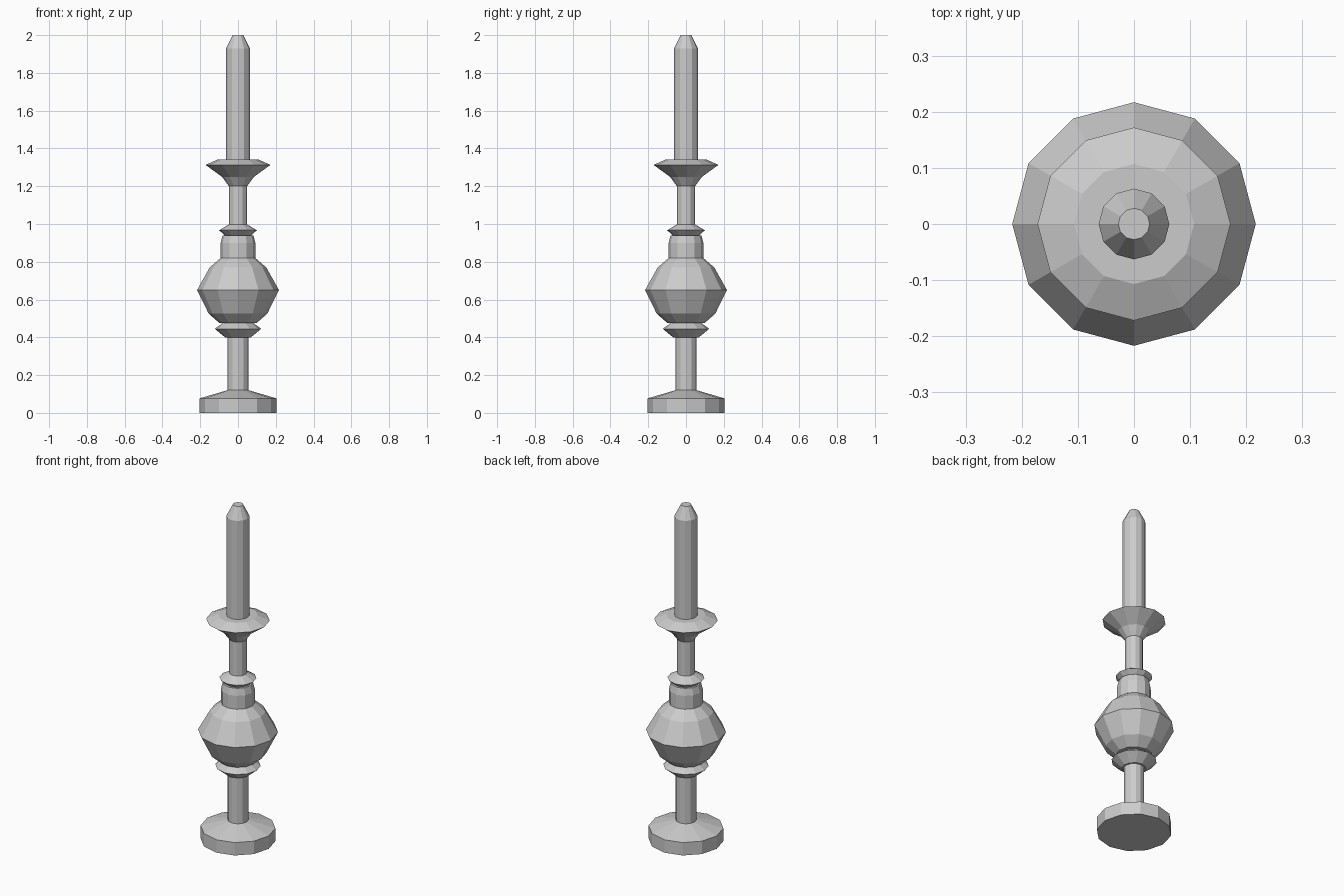
import bpy, bmesh, math

if "Cube" in bpy.data.objects:
    bpy.data.objects.remove(bpy.data.objects["Cube"])

SIDES = 12


def lathe(name, profile):
    """Spin a (radius, height) profile around z; zero radius closes the end."""
    bm = bmesh.new()
    rings = []
    for r, z in profile:
        if r == 0:
            rings.append([bm.verts.new((0, 0, z))] * SIDES)
        else:
            rings.append([bm.verts.new((r * math.cos(2 * math.pi * i / SIDES),
                                        r * math.sin(2 * math.pi * i / SIDES), z))
                          for i in range(SIDES)])
    for a, b in zip(rings, rings[1:]):
        for i in range(SIDES):
            j = (i + 1) % SIDES
            corners = list(dict.fromkeys((a[i], a[j], b[j], b[i])))
            bm.faces.new(corners)
    mesh = bpy.data.meshes.new(name)
    bm.to_mesh(mesh)
    bm.free()
    obj = bpy.data.objects.new(name, mesh)
    bpy.context.collection.objects.link(obj)
    return obj


# Each part starts on the rim where the part below ends
parts = {
    "base": [(0, 0), (0.203, 0), (0.203, 0.077), (0.056, 0.12)],
    "lower_stem": [(0.056, 0.12), (0.056, 0.398)],
    "lower_collar": [(0.056, 0.398), (0.066, 0.398), (0.123, 0.445), (0.08, 0.477)],
    "bulb": [(0.08, 0.477), (0.1, 0.477), (0.155, 0.525), (0.217, 0.65),
             (0.15, 0.77), (0.092, 0.82)],
    "neck": [(0.092, 0.82), (0.092, 0.90), (0.082, 0.94), (0.07, 0.94)],
    "upper_collar": [(0.07, 0.94), (0.1, 0.967), (0.048, 0.998)],
    "upper_stem": [(0.048, 0.998), (0.048, 1.2)],
    "drip_pan": [(0.048, 1.2), (0.085, 1.25), (0.172, 1.313), (0.107, 1.342),
                 (0.063, 1.342)],
    "candle": [(0.063, 1.342), (0.063, 1.93), (0.028, 2.0), (0, 2.0)],
}
for name, profile in parts.items():
    lathe(name, profile)
